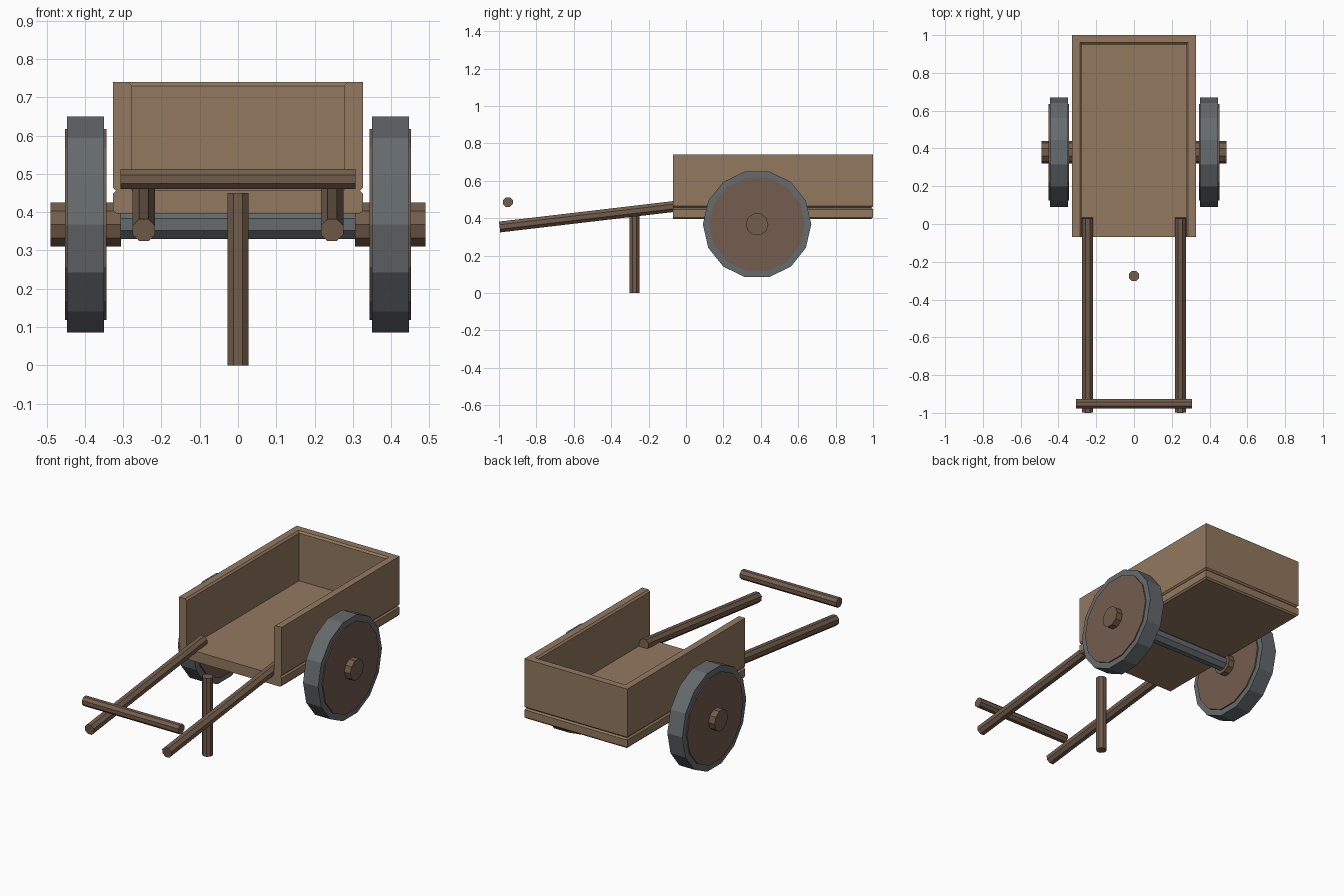
import bpy, bmesh, math
from mathutils import Vector

if "Cube" in bpy.data.objects:
    bpy.data.objects.remove(bpy.data.objects["Cube"])


def material(name, rgb):
    m = bpy.data.materials.new(name)
    m.diffuse_color = (*rgb, 1)
    m.use_nodes = True
    m.node_tree.nodes["Principled BSDF"].inputs["Base Color"].default_value = m.diffuse_color
    return m


BED = material("light_wood", (0.29, 0.19, 0.115))
POLE = material("dark_wood", (0.17, 0.11, 0.07))
WHEEL = material("wheel_wood", (0.17, 0.11, 0.075))
METAL = material("grey_metal", (0.13, 0.145, 0.155))


def finish(bm, name, mat):
    bmesh.ops.recalc_face_normals(bm, faces=bm.faces)
    me = bpy.data.meshes.new(name)
    bm.to_mesh(me)
    bm.free()
    me.materials.append(mat)
    ob = bpy.data.objects.new(name, me)
    bpy.context.collection.objects.link(ob)
    return ob


def prism(name, outline, z0, z1, mat, chamfer, pick):
    """Extrude an xy outline from z0 to z1; chamfer the edges chosen by pick."""
    bm = bmesh.new()
    face = bm.faces.new([bm.verts.new((x, y, z0)) for x, y in outline])
    top = bmesh.ops.extrude_face_region(bm, geom=[face])["geom"]
    bmesh.ops.translate(bm, vec=(0, 0, z1 - z0),
                        verts=[v for v in top if isinstance(v, bmesh.types.BMVert)])
    edges = [e for e in bm.edges if pick(e.verts[0].co, e.verts[1].co)]
    bmesh.ops.bevel(bm, geom=edges, offset=chamfer, segments=1, affect='EDGES')
    return finish(bm, name, mat)


def rod(name, a, b, apothem, sides, mat, flat=True, inner=None):
    """Polygonal rod (or ring, with inner radius) from a to b."""
    a, b = Vector(a), Vector(b)
    d = (b - a).normalized()
    up = Vector((0, 1, 0)) if abs(d.z) > 0.9 else Vector((0, 0, 1))
    u = d.cross(up).normalized()
    w = u.cross(d)
    start = math.pi / sides if flat else 0
    bm = bmesh.new()

    def loop(p, r):
        r /= math.cos(math.pi / sides)
        ang = [start + 2 * math.pi * i / sides for i in range(sides)]
        return [bm.verts.new(p + u * r * math.cos(t) + w * r * math.sin(t)) for t in ang]

    loops = [loop(a, apothem), loop(b, apothem)]
    if inner:
        loops += [loop(b, inner), loop(a, inner)]
        pairs = [(0, 1), (1, 2), (2, 3), (3, 0)]
    else:
        bm.faces.new(loops[0])
        bm.faces.new(loops[1])
        pairs = [(0, 1)]
    for p, q in pairs:
        for i in range(sides):
            j = (i + 1) % sides
            bm.faces.new((loops[p][i], loops[p][j], loops[q][j], loops[q][i]))
    return finish(bm, name, mat)


# Bed: floor slab and a U-shaped wall, with a chamfered groove between them
X, Y0, Y1, T, ZJ = 0.327, -0.07, 1.0, 0.05, 0.456


def horizontal(a, b):
    return abs(a.z - b.z) < 1e-5 and not (a.y < Y0 + 1e-4 and b.y < Y0 + 1e-4)


def wall_edges(a, b):
    outer = (a.y > Y1 - 1e-4 and b.y > Y1 - 1e-4) or (abs(a.x) > X - 1e-4 and abs(b.x) > X - 1e-4)
    return horizontal(a, b) and outer == (a.z < 0.5)


prism("bed_floor", [(-X, Y0), (X, Y0), (X, Y1), (-X, Y1)], 0.396, ZJ, BED, 0.009, horizontal)
prism("bed_walls", [(-X, Y0), (-X + T, Y0), (-X + T, Y1 - T), (X - T, Y1 - T),
                    (X - T, Y0), (X, Y0), (X, Y1), (-X, Y1)],
      ZJ - 0.002, 0.74, BED, 0.01, wall_edges)

# Axle, wheels and hubs
WY, WZ = 0.38, 0.3675
rod("axle", (-0.32, WY, WZ), (0.32, WY, WZ), 0.0375, 8, METAL)
for s, side in ((-1, "left"), (1, "right")):
    def across(name, x0, x1, r, n, mat, inner=None):
        rod(side + name, (s * x0, WY, WZ), (s * x1, WY, WZ), r, n, mat, False, inner)

    across("_tyre", 0.35, 0.446, 0.2825, 14, METAL, 0.248)
    across("_wheel_disc", 0.343, 0.452, 0.249, 14, WHEEL)
    across("_hub", 0.306, 0.49, 0.0575, 10, POLE)
    # Sloping pull shaft
    rod(side + "_shaft", (s * 0.246, -0.9965, 0.353), (s * 0.246, 0.032, 0.474), 0.029, 8, POLE)

# Handle bar and resting leg
rod("handle_bar", (-0.307, -0.952, 0.486), (0.307, -0.952, 0.486), 0.026, 8, POLE)
rod("front_leg", (0, -0.276, 0), (0, -0.276, 0.45), 0.027, 8, POLE)
